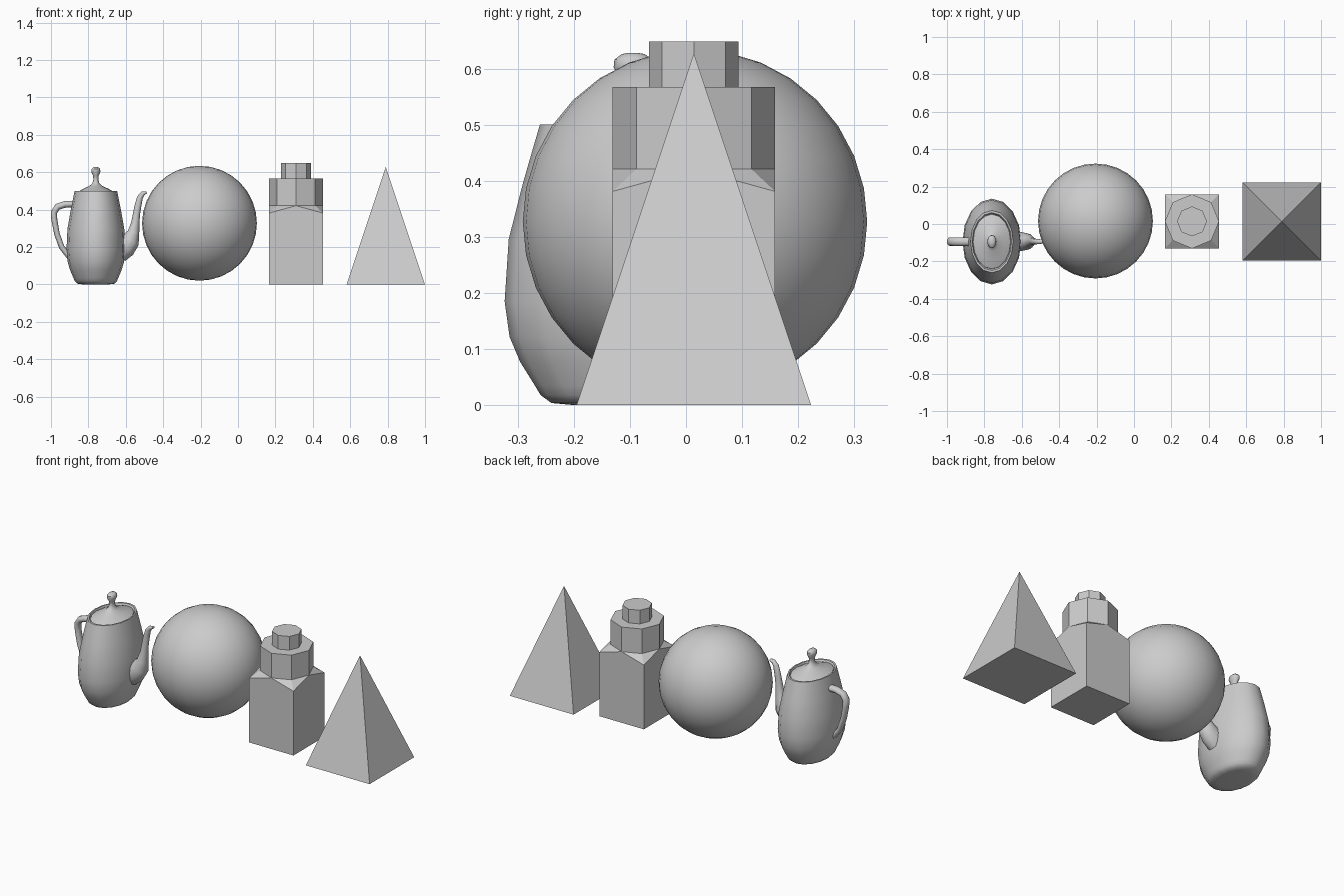
import bpy, bmesh
from math import cos, sin, pi, radians, hypot

if "Cube" in bpy.data.objects:
    bpy.data.objects.remove(bpy.data.objects["Cube"])


def finish(name, bm, smooth=35):
    bmesh.ops.recalc_face_normals(bm, faces=bm.faces)
    me = bpy.data.meshes.new(name)
    bm.to_mesh(me)
    bm.free()
    ob = bpy.data.objects.new(name, me)
    bpy.context.collection.objects.link(ob)
    if smooth:
        bpy.ops.object.select_all(action='DESELECT')
        ob.select_set(True)
        bpy.context.view_layer.objects.active = ob
        bpy.ops.object.shade_smooth_by_angle(angle=radians(smooth))
    return ob


def loft(name, rings, smooth=35):
    """Skin a list of equal-length point rings and cap both ends."""
    bm = bmesh.new()
    vs = [[bm.verts.new(p) for p in r] for r in rings]
    n = len(vs[0])
    for a, b in zip(vs, vs[1:]):
        for i in range(n):
            j = (i + 1) % n
            bm.faces.new((a[i], a[j], b[j], b[i]))
    bm.faces.new(vs[0])
    bm.faces.new(vs[-1])
    return finish(name, bm, smooth)


def ellipse(cx, cy, z, rx, ry, n):
    return [(cx + rx * cos(2 * pi * i / n), cy + ry * sin(2 * pi * i / n), z) for i in range(n)]


def turned(name, profile, n=16):
    return loft(name, [ellipse(PX, PY, z, r, r * 1.46, n) for r, z in profile], 40)


def tube(name, path, n=12):
    """Tube in the xz plane; path points are x, z, in-plane radius, y radius."""
    rings = []
    for i, (x, z, rn, ry) in enumerate(path):
        p, q = path[max(i - 1, 0)], path[min(i + 1, len(path) - 1)]
        dx, dz = q[0] - p[0], q[1] - p[1]
        d = hypot(dx, dz)
        nx, nz = dz / d, -dx / d
        rings.append([(x + nx * rn * cos(a), PY + ry * sin(a), z + nz * rn * cos(a))
                      for a in (2 * pi * k / n for k in range(n))])
    return loft(name, rings, 50)


# Coffee pot: oval body, lid with knob, handle and spout
PX, PY = -0.76, -0.094
turned("pot_body", [(.07, 0), (.10, .004), (.113, .018), (.12, .035), (.138, .077), (.151, .122),
                    (.157, .185), (.152, .296), (.135, .394), (.122, .46), (.114, .5),
                    (.106, .5), (.1, .484)])
turned("pot_lid", [(.102, .48), (.1, .492), (.07, .51), (.035, .526), (.019, .54), (.013, .56),
                   (.015, .58), (.024, .602), (.023, .616), (.014, .626), (.005, .628)])
tube("pot_handle", [(-.865, .43, .018, .023), (-.925, .428, .018, .023), (-.965, .415, .018, .023),
                    (-.984, .385, .017, .023), (-.982, .345, .016, .023), (-.968, .27, .015, .023),
                    (-.943, .2, .015, .022), (-.9, .145, .015, .02)])
tube("pot_spout", [(-.64, .185, .07, .05), (-.6, .208, .063, .05), (-.575, .235, .05, .045),
                   (-.558, .28, .031, .034), (-.549, .33, .022, .024), (-.542, .38, .019, .019),
                   (-.535, .42, .018, .017), (-.524, .465, .016, .015), (-.508, .486, .012, .013),
                   (-.488, .492, .005, .011)])

# Ball
bm = bmesh.new()
bmesh.ops.create_uvsphere(bm, u_segments=32, v_segments=16, radius=.307)
bmesh.ops.translate(bm, verts=bm.verts, vec=(-.206, .016, .327))
finish("ball", bm)

# Bottle: square body blending into an octagonal collar and cap
BX, BY, H = .31, .014, .145
bm = bmesh.new()
corners = [(BX + sx * H, BY + sy * H, z) for sx in (-1, 1) for sy in (-1, 1) for z in (0, .381)]
for p in corners + ellipse(BX, BY, .421, H, H, 8):
    bm.verts.new(p)
bmesh.ops.convex_hull(bm, input=bm.verts)
bmesh.ops.dissolve_limit(bm, angle_limit=radians(1), verts=bm.verts, edges=bm.edges)
finish("bottle_body", bm, 0)
for name, r, z0, z1 in (("bottle_collar", H, .421, .567), ("bottle_cap", .08, .567, .648)):
    loft(name, [ellipse(BX, BY, z, r, r, 8) for z in (z0, z1)], 0)

# Pyramid
bm = bmesh.new()
base = [bm.verts.new((.79 + sx * .209, .014 + sy * .209, 0))
        for sx, sy in ((-1, -1), (1, -1), (1, 1), (-1, 1))]
apex = bm.verts.new((.79, .014, .627))
bm.faces.new(base)
for i in range(4):
    bm.faces.new((base[i], base[(i + 1) % 4], apex))
finish("pyramid", bm, 0)
